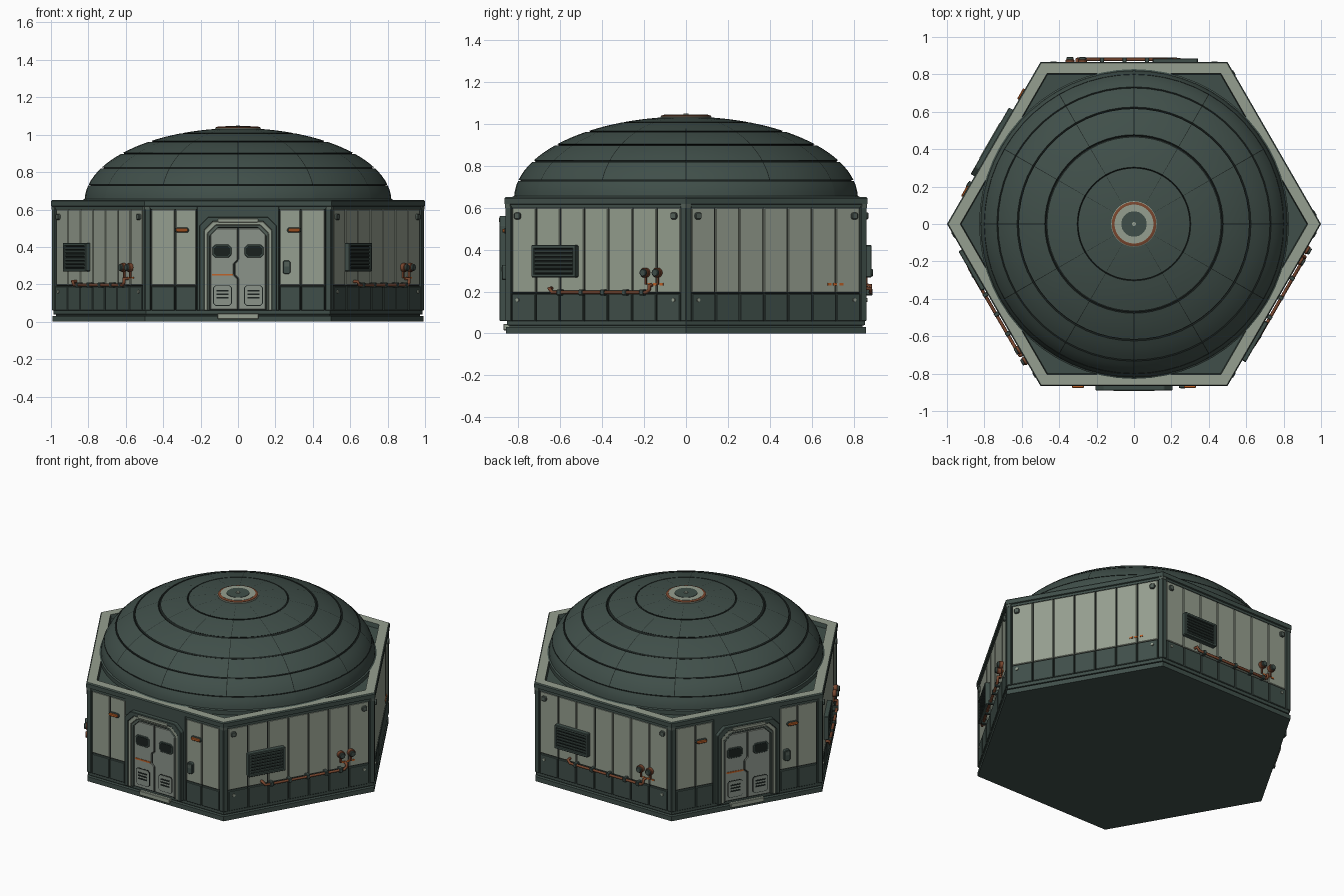
import bpy
import bmesh
from math import radians, cos, sin, acos
from mathutils import Matrix, Vector

cube = bpy.data.objects.get("Cube")
if cube:
    bpy.data.objects.remove(cube)


def material(name, red, green, blue):
    """Flat material from display values, stored as linear ones."""
    color = [(c / 255) ** 2.2 for c in (red, green, blue)] + [1]
    mat = bpy.data.materials.new(name)
    mat.use_nodes = True
    mat.diffuse_color = color
    for node in mat.node_tree.nodes:
        if node.type == "BSDF_PRINCIPLED":
            node.inputs["Base Color"].default_value = color
            node.inputs["Roughness"].default_value = 0.7
    return mat


LIGHT = material("pale grey green", 148, 157, 142)
DOOR = material("door grey", 138, 146, 137)
DARK = material("dark green", 66, 80, 75)
TRIM = material("trim green", 84, 96, 89)
SEAM = material("seam black", 32, 38, 36)
COPPER = material("copper brown", 120, 72, 50)
ORANGE = material("orange", 190, 98, 45)

# Wall normals by type, in degrees
DOOR_WALLS = (-90, 150)
SERVICE_WALLS = (-30, 90, 210)
PANEL_WALLS = SERVICE_WALLS + (30,)
ALL_WALLS = DOOR_WALLS + PANEL_WALLS
HEX = [radians(60 * i) for i in range(6)]


def circle(count):
    return [radians(360 * i / count) for i in range(count)]


def add_object(name, data, angle=None):
    ob = bpy.data.objects.new(name, data)
    bpy.context.scene.collection.objects.link(ob)
    if angle is not None:
        ob.matrix_world = Matrix.Rotation(radians(angle + 90), 4, "Z")
    return ob


def lathe(name, profile, angles, mats, rule=None, smooth=True):
    """Turn a bottom-to-top profile of (radius, height) around z and cap it."""
    bm = bmesh.new()
    rings = [[bm.verts.new((r * cos(a), r * sin(a), z)) for a in angles] for r, z in profile]
    count = len(angles)
    for row, (low, high) in enumerate(zip(rings, rings[1:])):
        for j in range(count):
            k = (j + 1) % count
            face = bm.faces.new((low[j], low[k], high[k], high[j]))
            face.normal_update()
            if rule:
                face.material_index = rule(face, row, j)
    bm.faces.new(rings[-1])
    bm.faces.new(rings[0][::-1])
    me = bpy.data.meshes.new(name)
    bm.to_mesh(me)
    bm.free()
    for mat in mats:
        me.materials.append(mat)
    if smooth:
        me.shade_smooth()
        me.set_sharp_from_angle(angle=radians(30))
    return add_object(name, me)


def hexagon(pairs):
    """Turn apothems into corner radii."""
    return [(a / cos(radians(30)), z) for a, z in pairs]


def plates(name, mat, items, walls, bevel=0.003):
    """Extrude (outline, inner depth, outer depth) items and place them on walls."""
    bm = bmesh.new()
    for outline, inner, outer in items:
        front = [bm.verts.new((u, -outer, z)) for u, z in outline]
        back = [bm.verts.new((u, -inner, z)) for u, z in outline]
        bm.faces.new(front)
        bm.faces.new(back[::-1])
        for i in range(len(front)):
            j = i - 1
            bm.faces.new((front[j], back[j], back[i], front[i]))
    bmesh.ops.recalc_face_normals(bm, faces=bm.faces)
    me = bpy.data.meshes.new(name)
    bm.to_mesh(me)
    bm.free()
    me.materials.append(mat)
    for angle in walls:
        ob = add_object(name, me, angle)
        if bevel:
            mod = ob.modifiers.new("edge", "BEVEL")
            mod.width = bevel
            mod.segments = 1


def rect(u0, u1, z0, z1, cut=0.0):
    if not cut:
        return [(u0, z0), (u1, z0), (u1, z1), (u0, z1)]
    return [(u0 + cut, z0), (u1 - cut, z0), (u1, z0 + cut), (u1, z1 - cut),
            (u1 - cut, z1), (u0 + cut, z1), (u0, z1 - cut), (u0, z0 + cut)]


def disc(u, z, r, count=16):
    return [(u + r * cos(a), z + r * sin(a)) for a in circle(count)]


def flip(outline):
    return [(-u, z) for u, z in outline][::-1]


def both(items):
    return items + [(flip(o), a, b) for o, a, b in items]


def arch(half, top, thick):
    """U-shaped door surround with cut upper corners."""
    c = 0.045
    inner = half - thick
    side = [(inner - c, top - thick), (inner, top - thick - c), (inner, 0.06),
            (half, 0.06), (half, top - c), (half - c, top)]
    return side + flip(side)


# Plinth, wall core and parapet
lathe("plinth", hexagon([(0.86, 0), (0.86, 0.03), (0.843, 0.032), (0.843, 0.038),
                         (0.854, 0.04), (0.854, 0.06)]), HEX, [DARK], smooth=False)
lathe("wall_core", hexagon([(0.847, 0.05), (0.847, 0.62)]), HEX, [SEAM], smooth=False)


def parapet_rule(face, row, column):
    return int(face.normal.z > 0.9)


lathe("parapet", hexagon([(0.858, 0.6), (0.858, 0.615), (0.866, 0.618), (0.866, 0.645),
                          (0.86, 0.652), (0.805, 0.652), (0.8, 0.625)]),
      HEX, [DARK, LIGHT], parapet_rule, smooth=False)

# Dome of stepped rings with dark grooves and meridian seams
radii = [0.82, 0.80, 0.73, 0.62, 0.47, 0.30, 0.11]
grooves = [0, 0.005, 0.009, 0.01, 0.011, 0.005, 0]
turns = [acos(r / radii[0]) for r in radii]
turns[0] = 0.03


def dome_point(t, scale=1.0):
    return (0.82 * cos(t) * scale, 0.645 + 0.39 * sin(t) * scale)


profile = [(0.828, 0.62), (0.828, 0.652)]
sunk = [False, False]
for i in range(len(radii) - 1):
    start, end = turns[i] + grooves[i], turns[i + 1] - grooves[i + 1]
    for k in range(5):
        profile.append(dome_point(start + (end - start) * k / 4))
        sunk.append(False)
    if grooves[i + 1]:
        for side in (-1, 1):
            profile.append(dome_point(turns[i + 1] + side * grooves[i + 1], 0.987))
            sunk.append(True)


def dome_rule(face, row, column):
    seam = column % 6 == 0 and profile[row][0] < 0.8
    return int(seam or sunk[row] or sunk[row + 1])


columns = [radians(30 * s + d) for s in range(12) for d in (-0.16, 0.16, 6, 12, 18, 24)]
lathe("dome", profile, columns, [DARK, SEAM], dome_rule)

# Roof cap
lathe("cap_ring", [(0.122, 1.02), (0.122, 1.034), (0.112, 1.041), (0.075, 1.041)], circle(48), [LIGHT])
lathe("cap_band", [(0.119, 1.03), (0.119, 1.039), (0.109, 1.0425), (0.106, 1.0425)], circle(48), [COPPER])
lathe("cap_face", [(0.104, 1.035), (0.104, 1.044), (0.07, 1.044)], circle(48), [LIGHT])
lathe("cap_hub", [(0.068, 1.04), (0.068, 1.046)], circle(32), [DARK])
lathe("cap_stud", [(0.012, 1.04), (0.012, 1.05)], circle(8), [LIGHT])

# Corner posts
plates("corner_post", DARK, both([(rect(0.467, 0.4977, 0.06, 0.61), 0.84, 0.862)]), ALL_WALLS)
plates("post_collar", TRIM, both([(rect(0.472, 0.499, 0.6, 0.64), 0.84, 0.864)]), ALL_WALLS, 0)

# Wall panels above a dark lower band
step = 0.93 / 7
spans = [(-0.465 + step * i + 0.003, -0.465 + step * (i + 1) - 0.003) for i in range(7)]
door_spans = [(-0.462, -0.339), (-0.333, -0.224)]
for group, walls in ((spans, PANEL_WALLS), (door_spans + [(-b, -a) for a, b in door_spans], DOOR_WALLS)):
    plates("wall_panels", LIGHT, [(rect(a, b, 0.195, 0.6), 0.84, 0.857) for a, b in group], walls)
    plates("lower_band", DARK, [(rect(a, b, 0.06, 0.19), 0.84, 0.861) for a, b in group], walls)
plates("corner_bolt", TRIM, both([(rect(0.415, 0.447, 0.545, 0.577, 0.006), 0.85, 0.87)]), PANEL_WALLS)
plates("band_bolt", LIGHT, both([(disc(0.43, 0.16, 0.009, 8), 0.85, 0.867)]), PANEL_WALLS, 0)
plates("orange_marks", ORANGE, [(rect(u, u + 0.02, 0.23, 0.24), 0.85, 0.861)
                               for u in (0.285, 0.315, 0.35)], PANEL_WALLS, 0)

# Service wall vent with slats
plates("vent_back", SEAM, [(rect(-0.335, -0.105, 0.275, 0.415), 0.85, 0.875)], SERVICE_WALLS, 0)
plates("vent_frame", DARK,
       [(rect(-0.342, -0.325, 0.27, 0.42), 0.85, 0.886), (rect(-0.115, -0.098, 0.27, 0.42), 0.85, 0.886),
        (rect(-0.34, -0.1, 0.405, 0.422), 0.85, 0.886), (rect(-0.34, -0.1, 0.268, 0.285), 0.85, 0.886)],
       SERVICE_WALLS)
plates("vent_slats", DARK, [(rect(-0.33, -0.11, z, z + 0.013), 0.86, 0.882)
                            for z in [0.289 + 0.0195 * i for i in range(6)]], SERVICE_WALLS)

# Service wall valves and pipe
valves = (0.275, 0.342)
plates("valve_ring", COPPER, [(disc(u, 0.29, 0.023), 0.85, 0.88) for u in valves], SERVICE_WALLS)
plates("valve_knob", DARK, [(disc(u, 0.29, 0.018), 0.85, 0.892) for u in valves], SERVICE_WALLS)
plates("valve_stem", COPPER, [(rect(u - 0.005, u + 0.005, 0.235, 0.27), 0.85, 0.866)
                              for u in valves], SERVICE_WALLS, 0)
path = [(-0.245, 0.85, 0.215), (-0.245, 0.88, 0.215), (-0.23, 0.88, 0.196),
        (0.29, 0.88, 0.196), (0.305, 0.88, 0.21), (0.305, 0.88, 0.23), (0.305, 0.85, 0.23)]
curve = bpy.data.curves.new("pipe", "CURVE")
curve.dimensions = "3D"
curve.bevel_depth = 0.009
curve.bevel_resolution = 2
curve.use_fill_caps = True
spline = curve.splines.new("POLY")
spline.points.add(len(path) - 1)
for point, (u, d, z) in zip(spline.points, path):
    point.co = (u, -d, z, 1)
curve.materials.append(COPPER)
for angle in SERVICE_WALLS:
    add_object("pipe", curve, angle)
plates("pipe_clamp", DARK, [(rect(u, u + 0.022, 0.182, 0.21), 0.85, 0.891)
                            for u in (-0.2, -0.08, 0.04, 0.16, 0.255)], SERVICE_WALLS)

# Door surround, frames, lintel and step
plates("door_surround", DARK, [(rect(-0.22, 0.22, 0.06, 0.64), 0.84, 0.861)], DOOR_WALLS)
plates("outer_frame", DARK, [(arch(0.205, 0.56, 0.025), 0.85, 0.89)], DOOR_WALLS)
plates("inner_frame", LIGHT, [(arch(0.181, 0.535, 0.018), 0.85, 0.884)], DOOR_WALLS)
plates("frame_lining", TRIM, [(arch(0.164, 0.518, 0.014), 0.85, 0.877)], DOOR_WALLS)
plates("lintel", LIGHT, [(rect(-0.11, 0.11, 0.53, 0.552, 0.006), 0.85, 0.893)], DOOR_WALLS)
plates("door_step", LIGHT, [(rect(-0.11, 0.11, 0.015, 0.045), 0.84, 0.872)], DOOR_WALLS)

# Door leaves meeting along a jogged edge
plates("door_gap", SEAM, [(rect(-0.15, 0.15, 0.062, 0.505), 0.85, 0.863)], DOOR_WALLS, 0)
jog = [(0, 0.065), (0, 0.23), (-0.02, 0.25), (-0.02, 0.31), (0, 0.33), (0, 0.5)]
for side in (-1, 1):
    edge = [(u + side * 0.003, z) for u, z in jog]
    leaf = edge + [(side * 0.115, 0.5), (side * 0.148, 0.465), (side * 0.148, 0.065)]
    plates("door_leaf", DOOR, [(leaf, 0.855, 0.871)], DOOR_WALLS)
plates("door_window", DARK, both([(rect(0.035, 0.137, 0.343, 0.412, 0.015), 0.865, 0.875)]), DOOR_WALLS)
plates("window_glass", SEAM, both([(rect(0.043, 0.129, 0.351, 0.404, 0.012), 0.87, 0.877)]), DOOR_WALLS, 0)
plates("hatch_line", SEAM, both([(rect(0.033, 0.133, 0.085, 0.195, 0.012), 0.865, 0.8725)]), DOOR_WALLS, 0)
plates("hatch_plate", DOOR, both([(rect(0.037, 0.129, 0.089, 0.191, 0.01), 0.868, 0.875)]), DOOR_WALLS, 0)
plates("hatch_slots", SEAM, both([(rect(0.05, 0.115, z, z + 0.009), 0.87, 0.877)
                                  for z in (0.123, 0.142, 0.161)]), DOOR_WALLS, 0)
plates("door_stripe", ORANGE, [(rect(-0.14, -0.028, 0.246, 0.256), 0.866, 0.874)], DOOR_WALLS, 0)

# Wall lamps and keypad beside the door
plates("lamp_back", DARK, both([(rect(0.263, 0.337, 0.476, 0.504, 0.008), 0.85, 0.867)]), DOOR_WALLS)
plates("lamp", ORANGE, both([(rect(0.268, 0.332, 0.481, 0.499, 0.006), 0.85, 0.876)]), DOOR_WALLS)
plates("keypad", DARK, [(rect(0.24, 0.28, 0.255, 0.328, 0.008), 0.85, 0.878)], DOOR_WALLS)
plates("keypad_screen", TRIM, [(rect(0.248, 0.272, 0.295, 0.318), 0.872, 0.88)], DOOR_WALLS, 0)
